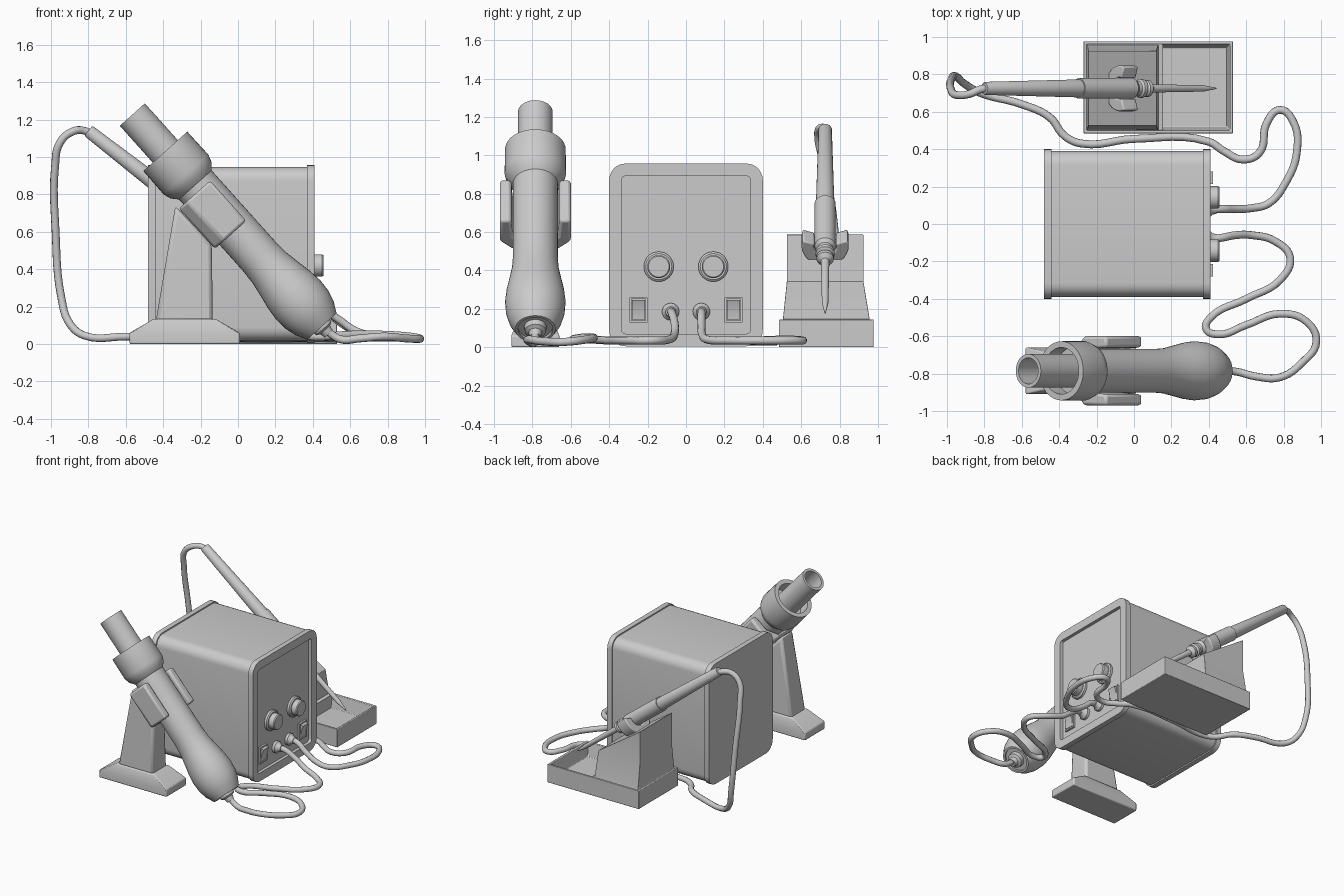
import bpy, bmesh
from math import cos, sin, pi, radians
from mathutils import Vector as V


def loft(name, rings, bevel=0, angle=35):
    """Skin matching rings of points and cap both ends."""
    bm = bmesh.new()
    rows = [[bm.verts.new(p) for p in r] for r in rings]
    n = len(rows[0])
    for a, b in zip(rows, rows[1:]):
        for i in range(n):
            j = (i + 1) % n
            bm.faces.new((a[i], a[j], b[j], b[i]))
    bm.faces.new(rows[0])
    bm.faces.new(rows[-1])
    bmesh.ops.recalc_face_normals(bm, faces=bm.faces)
    me = bpy.data.meshes.new(name)
    bm.to_mesh(me)
    bm.free()
    ob = bpy.data.objects.new(name, me)
    bpy.context.collection.objects.link(ob)
    if bevel:
        m = ob.modifiers.new("bevel", 'BEVEL')
        m.width, m.segments = bevel, 2
    smooth(ob, angle)
    return ob


def smooth(ob, angle=35):
    bpy.ops.object.select_all(action='DESELECT')
    ob.select_set(True)
    bpy.context.view_layer.objects.active = ob
    bpy.ops.object.shade_smooth_by_angle(angle=radians(angle))


def frame(origin, axis):
    """Map (along axis, sideways y, up from axis) to world."""
    o, a, y = V(origin), V(axis).normalized(), V((0, 1, 0))
    q = y.cross(a) if y.cross(a).z > 0 else a.cross(y)
    return lambda s, v, u: o + a * s + y * v + q * u


def lathe(name, f, profile, n=32):
    return loft(name, [[f(s, r * cos(2 * pi * i / n), r * sin(2 * pi * i / n))
                        for i in range(n)] for s, r in profile])


def extrude(name, f, section, s0, s1, bevel=0):
    return loft(name, [[f(s, v, u) for v, u in section] for s in (s0, s1)], bevel)


def rect(x0, x1, y0, y1, z):
    return [(x0, y0, z), (x1, y0, z), (x1, y1, z), (x0, y1, z)]


def cable(name, pts, r=0.021):
    cu = bpy.data.curves.new(name, 'CURVE')
    cu.dimensions = '3D'
    cu.bevel_depth, cu.bevel_resolution, cu.resolution_u = r, 3, 6
    cu.use_fill_caps = True
    sp = cu.splines.new('BEZIER')
    sp.bezier_points.add(len(pts) - 1)
    for b, p in zip(sp.bezier_points, pts):
        b.co = p
        b.handle_left_type = b.handle_right_type = 'AUTO'
    ob = bpy.data.objects.new(name, cu)
    bpy.context.collection.objects.link(ob)
    bpy.ops.object.select_all(action='DESELECT')
    ob.select_set(True)
    bpy.context.view_layer.objects.active = ob
    bpy.ops.object.convert(target='MESH')
    smooth(bpy.context.object, 50)


# Control box: rounded section, raised end rims, recessed control panel
def round_rect(x, inset):
    r = max(0.085 - inset, 0.02)
    hy, z0, z1 = 0.4 - inset, 0.005 + inset, 0.957 - inset
    pts = []
    for k, (cy, cz) in enumerate([(hy - r, z1 - r), (r - hy, z1 - r),
                                  (r - hy, z0 + r), (hy - r, z0 + r)]):
        for i in range(7):
            a = pi / 2 * (k + i / 6)
            pts.append((x, cy + r * cos(a), cz + r * sin(a)))
    return pts


loft("control_box", [round_rect(*s) for s in [
    (-0.48, 0), (-0.44, 0), (-0.44, 0.01), (0.37, 0.01), (0.37, 0),
    (0.41, 0), (0.41, 0.065), (0.385, 0.065)]])

# Panel controls, mirrored left and right
for side, sg in (("left", -1), ("right", 1)):
    lathe("knob_" + side, frame((0.38, sg * 0.142, 0.42), (1, 0, 0)),
          [(0, 0.078), (0.022, 0.078), (0.03, 0.068), (0.03, 0.06), (0.07, 0.06), (0.077, 0.054)])
    lathe("cable_socket_" + side, frame((0.38, sg * 0.08, 0.185), (1, 0, 0)),
          [(0, 0.045), (0.025, 0.045), (0.04, 0.03), (0.06, 0.026)], 24)
    y = sg * 0.247
    g = frame((0.38, y, 0.195), (1, 0, 0))
    sq = lambda s, a, b: [g(s, -a, -b), g(s, a, -b), g(s, a, b), g(s, -a, b)]
    loft("switch_frame_" + side, [sq(0, .047, .065), sq(.02, .047, .065),
                                  sq(.02, .037, .055), sq(.01, .037, .055)])
    loft("switch_rocker_" + side, [
        [(px, y + d, pz) for px, pz in
         [(0.385, 0.145), (0.398, 0.145), (0.402, 0.195), (0.422, 0.245), (0.385, 0.245)]]
        for d in (-0.034, 0.034)])

# Hot air gun, hollow nozzle inside an open collar
gun = frame((-0.565, -0.785, 1.227), (0.667, 0, -0.745))
lathe("hot_air_gun", gun, [
    (0.25, 0.07), (0, 0.07), (0, 0.09), (0.36, 0.09), (0.36, 0.125), (0.264, 0.125),
    (0.264, 0.158), (0.43, 0.16), (0.47, 0.147), (0.505, 0.117), (1.02, 0.117),
    (1.1, 0.122), (1.18, 0.136), (1.26, 0.151), (1.33, 0.158), (1.4, 0.153),
    (1.46, 0.137), (1.52, 0.105), (1.52, 0.09), (1.505, 0.09)], 40)
lathe("gun_cable_sleeve", gun, [(1.49, 0.06), (1.535, 0.055), (1.545, 0.035), (1.575, 0.028)], 24)

# Gun stand: cradle, column, foot
half = [(0.12, -0.15), (0.185, -0.09), (0.185, 0.075), (0.125, 0.075), (0.118, -0.05), (0.05, -0.12)]
extrude("gun_cradle", gun, half + [(-v, u) for v, u in reversed(half)], 0.54, 0.83, 0.015)
gy = -0.785
top = [(-0.335, gy - 0.075, 0.74), (-0.14, gy - 0.075, 0.53),
       (-0.14, gy + 0.075, 0.53), (-0.335, gy + 0.075, 0.74)]
loft("gun_stand_column", [rect(-0.44, -0.135, gy - 0.09, gy + 0.09, 0.12), top], 0.02)
loft("gun_stand_foot", [
    rect(-0.58, 0.01, gy - 0.125, gy + 0.125, 0), rect(-0.58, 0.01, gy - 0.125, gy + 0.125, 0.06),
    rect(-0.45, -0.12, gy - 0.095, gy + 0.095, 0.135)], 0.008)

# Iron stand: open tray with a sloped block
tray = lambda i, z: rect(-0.27 + i, 0.53 - i, 0.485 + i, 0.977 - i, z)
loft("iron_stand_tray", [tray(0, 0), tray(0, 0.145), tray(0.015, 0.145), tray(0.035, 0.04)], 0.004)
loft("iron_stand_block", [
    rect(-0.255, 0.155, 0.5, 0.962, 0.03), rect(-0.255, 0.155, 0.5, 0.962, 0.14),
    rect(-0.25, 0.13, 0.505, 0.957, 0.145), rect(-0.245, 0.12, 0.525, 0.925, 0.34),
    [(-0.245, 0.525, 0.587), (0.12, 0.525, 0.342), (0.12, 0.925, 0.342), (-0.245, 0.925, 0.587)]],
    0.005)

# Soldering iron and its open ring holder
iron = frame((-0.8, 0.725, 1.14), (0.79, 0, -0.613))
lathe("soldering_iron", iron, [
    (0, 0.03), (0.01, 0.035), (0.64, 0.048), (0.64, 0.055), (1.0, 0.055), (1.02, 0.04),
    (1.04, 0.04), (1.05, 0.05), (1.07, 0.05), (1.08, 0.035), (1.09, 0.045), (1.11, 0.045),
    (1.13, 0.022), (1.48, 0.017), (1.57, 0.003)])
arc = [radians(160 + 220 * i / 20) for i in range(21)]
ring = [(0.123 * cos(a), 0.123 * sin(a)) for a in arc]
ring += [(0.058 * cos(a), 0.058 * sin(a)) for a in reversed(arc)]
extrude("iron_holder_ring", iron, ring, 0.91, 1.01, 0.008)

# Cables
cable("gun_cable", [
    (0.40, -0.08, 0.185), (0.46, -0.075, 0.18), (0.54, -0.06, 0.13), (0.63, -0.06, 0.07),
    (0.75, -0.09, 0.04), (0.835, -0.18, 0.035), (0.78, -0.3, 0.035), (0.6, -0.4, 0.035),
    (0.41, -0.5, 0.04), (0.385, -0.56, 0.04), (0.45, -0.59, 0.04), (0.6, -0.54, 0.05),
    (0.78, -0.48, 0.05), (0.92, -0.52, 0.04), (0.975, -0.63, 0.028), (0.9, -0.74, 0.03),
    (0.78, -0.82, 0.04), (0.65, -0.815, 0.03), (0.55, -0.79, 0.025), (0.47, -0.785, 0.073)])
cable("iron_cable", [
    (0.40, 0.08, 0.185), (0.46, 0.08, 0.18), (0.54, 0.08, 0.12), (0.63, 0.085, 0.065),
    (0.72, 0.11, 0.04), (0.81, 0.22, 0.035), (0.87, 0.38, 0.035), (0.85, 0.55, 0.035),
    (0.78, 0.61, 0.035), (0.71, 0.54, 0.04), (0.67, 0.38, 0.035), (0.58, 0.345, 0.03),
    (0.48, 0.39, 0.03), (0.4, 0.44, 0.03), (0, 0.455, 0.03), (-0.28, 0.43, 0.035),
    (-0.37, 0.47, 0.035), (-0.45, 0.57, 0.04), (-0.6, 0.64, 0.04), (-0.82, 0.7, 0.045),
    (-0.9, 0.745, 0.11), (-0.945, 0.785, 0.25), (-0.975, 0.775, 0.6), (-0.978, 0.72, 0.95),
    (-0.95, 0.69, 1.08), (-0.88, 0.695, 1.138), (-0.82, 0.72, 1.14), (-0.76, 0.725, 1.11)])
